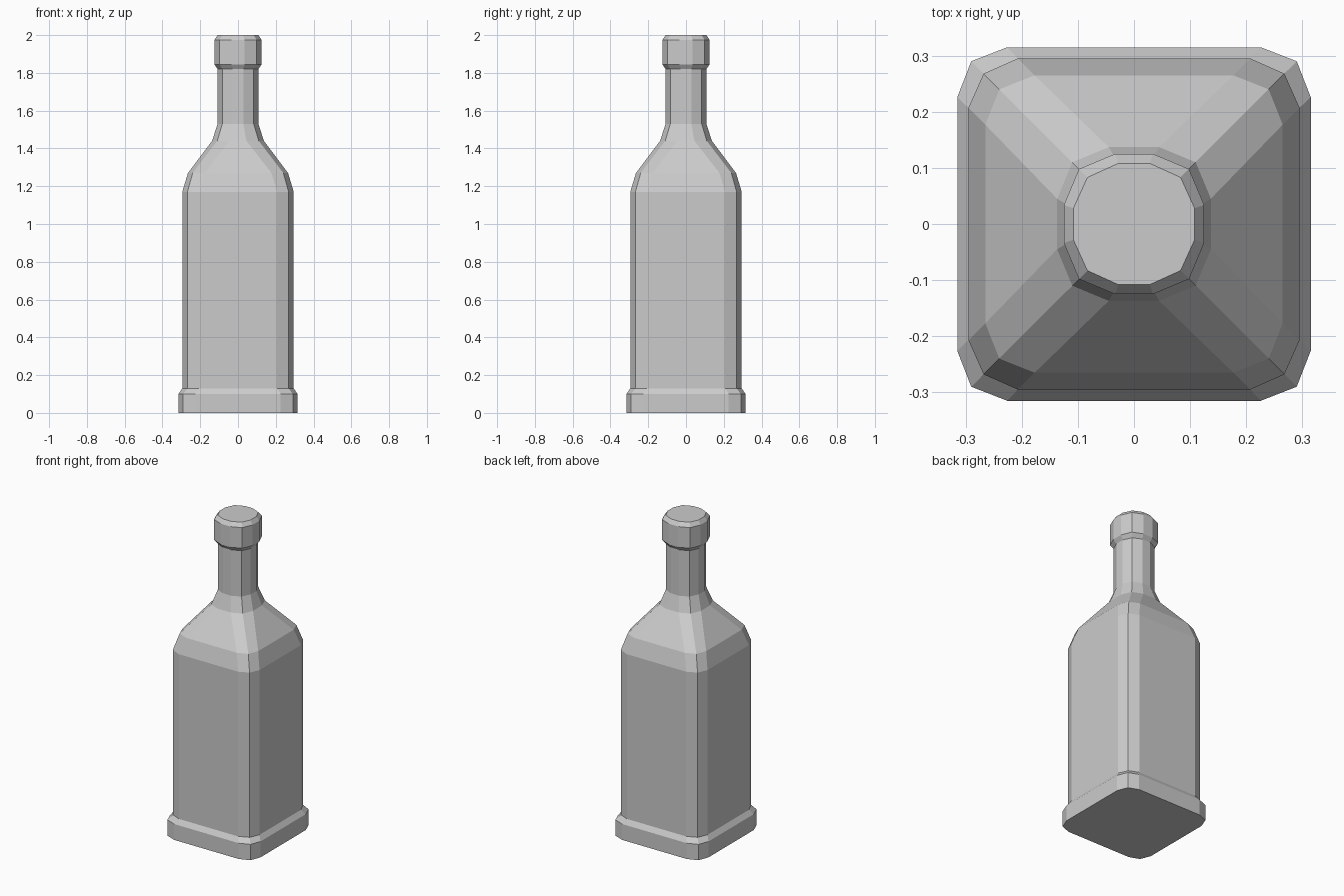
import bpy, bmesh

if "Cube" in bpy.data.objects:
    bpy.data.objects.remove(bpy.data.objects["Cube"])


def ring_points(half, flat, corner):
    """12-point rounded square: flat sides with two-facet corners."""
    pts = []
    for x, y in [(half, -flat), (half, flat), (corner, corner)]:
        pts.append((x, y))
    full = []
    for _ in range(4):
        full += pts
        pts = [(-y, x) for x, y in pts]
    return full


def loft(name, rings, cap_bottom=False, cap_top=False):
    """Skin a stack of (z, half, flat, corner) rings."""
    bm = bmesh.new()
    loops = [[bm.verts.new((x, y, z)) for x, y in ring_points(h, a, c)]
             for z, h, a, c in rings]
    for lo, hi in zip(loops, loops[1:]):
        n = len(lo)
        for i in range(n):
            j = (i + 1) % n
            bm.faces.new((lo[i], lo[j], hi[j], hi[i]))
    if cap_bottom:
        bm.faces.new(loops[0][::-1])
    if cap_top:
        bm.faces.new(loops[-1])
    mesh = bpy.data.meshes.new(name)
    bm.to_mesh(mesh)
    bm.free()
    obj = bpy.data.objects.new(name, mesh)
    bpy.context.collection.objects.link(obj)
    return obj


body_foot = (0.13, 0.295, 0.207, 0.268)
neck_top = (1.82, 0.108, 0.028, 0.083)

# Foot with chamfered upper edge
loft("base", [(0, 0.315, 0.226, 0.29), (0.10, 0.315, 0.226, 0.29), body_foot],
     cap_bottom=True)

# Square body, sloping shoulder and neck
loft("bottle", [body_foot,
                (1.17, 0.295, 0.207, 0.268),
                (1.27, 0.265, 0.177, 0.24),
                (1.44, 0.137, 0.045, 0.11),
                (1.53, 0.108, 0.028, 0.083),
                neck_top])

# Stopper, chamfered top and bottom
loft("cap", [neck_top,
             (1.845, 0.125, 0.034, 0.098),
             (1.975, 0.125, 0.034, 0.098),
             (2.0, 0.108, 0.028, 0.083)], cap_top=True)
